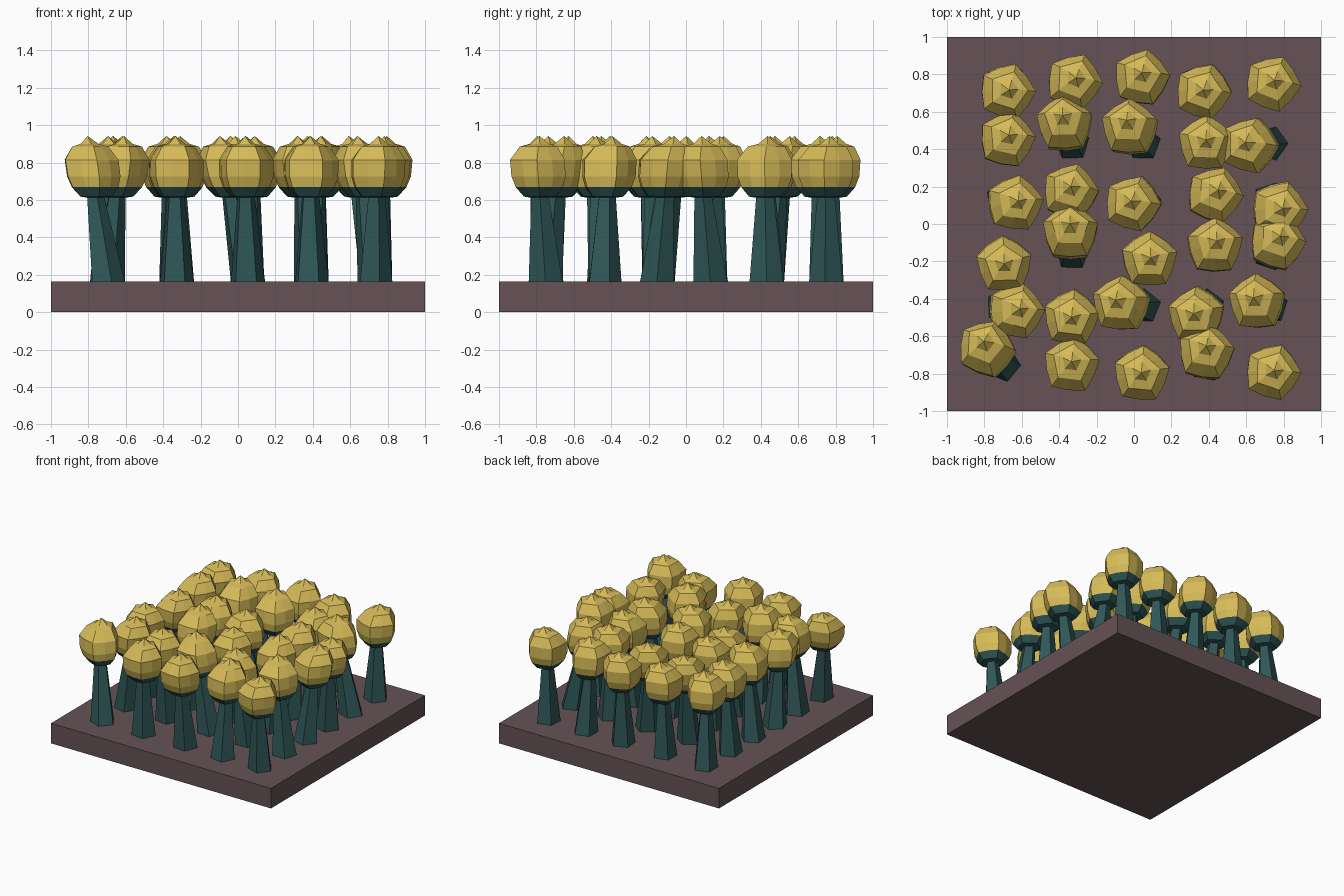
import bpy, bmesh, math, random

if "Cube" in bpy.data.objects:
    bpy.data.objects.remove(bpy.data.objects["Cube"])

random.seed(4)


def material(name, rgb):
    m = bpy.data.materials.new(name)
    lin = [((c / 255 + 0.055) / 1.055) ** 2.4 for c in rgb]
    m.diffuse_color = (*lin, 1)
    m.use_nodes = True
    m.node_tree.nodes["Principled BSDF"].inputs["Base Color"].default_value = m.diffuse_color
    return m


GOLD = material("gold", (214, 187, 88))
TEAL = material("dark_teal", (47, 86, 86))
SOIL = material("brown_plum", (102, 82, 86))

BASE_Z, HEAD_Z = 0.165, 0.76


def finish(name, bm, mat):
    bmesh.ops.recalc_face_normals(bm, faces=bm.faces[:])
    me = bpy.data.meshes.new(name)
    bm.to_mesh(me)
    bm.free()
    me.materials.append(mat)
    ob = bpy.data.objects.new(name, me)
    bpy.context.collection.objects.link(ob)
    return ob


def lathe(name, rings, foot, head, turn, mat):
    """Stack rings (radius, height, mid-edge factor, shift) along a leaning axis.
    Ten points per ring: five corners plus five edge midpoints."""
    bm = bmesh.new()
    loops = []
    for r, z, mid, shift in rings:
        t = (z - BASE_Z) / (HEAD_Z - BASE_Z)
        cx = foot[0] + (head[0] - foot[0]) * t + shift * math.cos(turn)
        cy = foot[1] + (head[1] - foot[1]) * t + shift * math.sin(turn)
        if r == 0:
            loops.append([bm.verts.new((cx, cy, z))])
            continue
        ring = []
        for i in range(10):
            a = turn + i * math.pi / 5
            rr = r * (mid if i % 2 else 1)
            ring.append(bm.verts.new((cx + rr * math.cos(a), cy + rr * math.sin(a), z)))
        loops.append(ring)
    for lo, hi in zip(loops, loops[1:]):
        for i in range(10):
            j = (i + 1) % 10
            if len(hi) == 1:
                bm.faces.new((lo[i], lo[j], hi[0]))
            else:
                bm.faces.new((lo[i], lo[j], hi[j], hi[i]))
    bm.faces.new(loops[0][::-1])
    if len(loops[-1]) > 1:
        bm.faces.new(loops[-1])
    return finish(name, bm, mat)


# Square ground slab
bm = bmesh.new()
bmesh.ops.create_cube(bm, size=1)
for v in bm.verts:
    v.co = (v.co.x * 2, v.co.y * 2, (v.co.z + 0.5) * BASE_Z)
finish("ground_slab", bm, SOIL)

FLAT = math.cos(math.pi / 5)   # keeps a ring a true pentagon
# Tapered stem that flares into a cup
STEM = [(0.095, BASE_Z - 0.002, FLAT, 0), (0.05, 0.612, FLAT, 0),
        (0.09, 0.618, 0.86, 0), (0.132, 0.668, 0.88, 0)]
# Faceted bloom with a small pointed tip
BLOOM = [(0.132, 0.668, 0.88, 0), (0.152, 0.725, 0.88, 0), (0.154, 0.815, 0.87, 0),
         (0.105, 0.885, FLAT, 0.012), (0.052, 0.9, FLAT, 0.02), (0, 0.942, 1, 0.02)]

# Feet stand on a grid; heads lean away from it
COLS = (-0.70, -0.33, 0.05, 0.39, 0.73)
ROWS = (0.75, 0.43, 0.13, -0.155, -0.44, -0.75)
HEADS = [
    [(-.68, .70), (-.32, .75), (.04, .77), (.37, .70), (.74, .74)],
    [(-.68, .44), (-.37, .52), (-.02, .50), (.385, .42), (.62, .41)],
    [(-.64, .10), (-.34, .16), (-.005, .10), (.43, .145), (.775, .07)],
    [(-.695, -.225), (-.34, -.06), (.08, -.20), (.43, -.13), (.765, -.11)],
    [(-.635, -.475), (-.335, -.51), (-.065, -.44), (.335, -.495), (.66, -.43)],
    [(-.785, -.68), (-.335, -.765), (.04, -.81), (.385, -.70), (.74, -.80)],
]
for y, row in zip(ROWS, HEADS):
    for x, (hx, hy) in zip(COLS, row):
        turn = math.radians(80 + random.uniform(-14, 14))
        head = (hx, hy + 0.01)
        lathe("stem", STEM, (x, y), head, turn, TEAL)
        lathe("bloom", BLOOM, (x, y), head, turn, GOLD)
